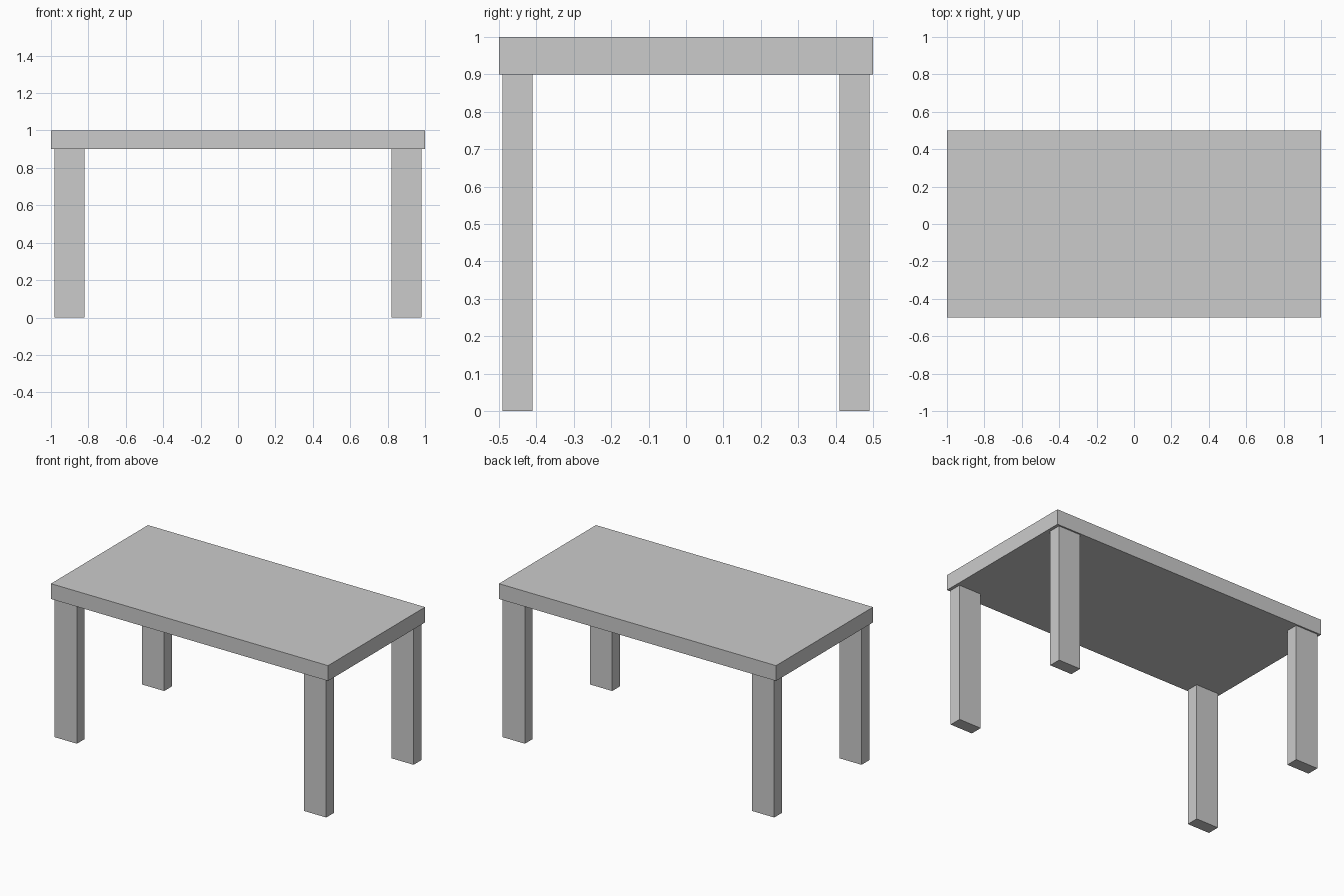
import bpy

if "Cube" in bpy.data.objects:
    bpy.data.objects.remove(bpy.data.objects["Cube"])


def box(name, center, size):
    bpy.ops.mesh.primitive_cube_add(size=1, location=center)
    obj = bpy.context.object
    obj.name = name
    obj.scale = size
    bpy.ops.object.transform_apply(location=False, rotation=False, scale=True)
    return obj


# Table top
box("table_top", (0, 0, 0.95), (2.0, 1.0, 0.1))

# Four legs, slightly inset from the corners
for side, sx in (("left", -1), ("right", 1)):
    for end, sy in (("front", -1), ("back", 1)):
        box(f"{end}_{side}_leg", (0.9 * sx, 0.45 * sy, 0.45), (0.16, 0.08, 0.9))
